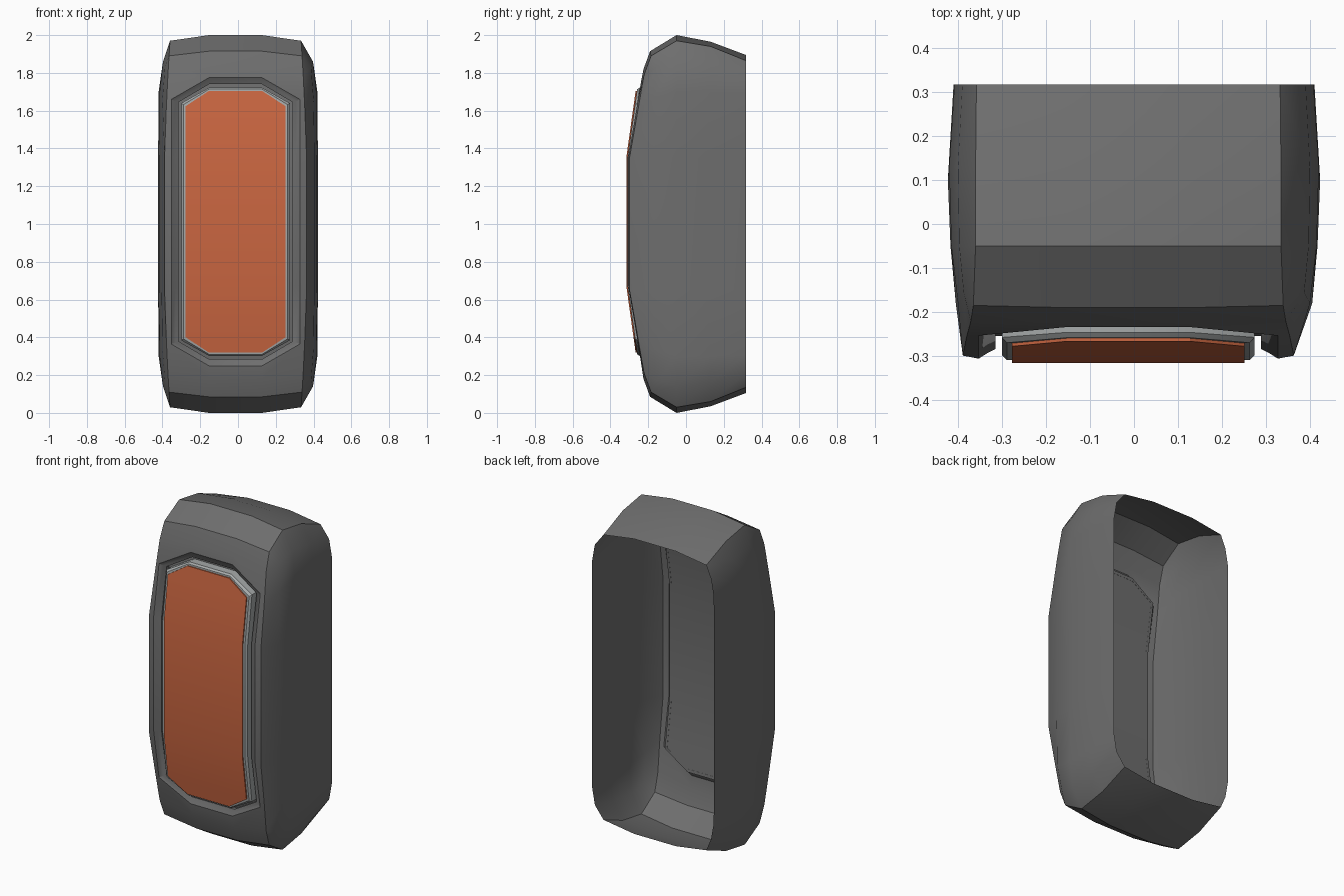
import bpy, bmesh, math

if "Cube" in bpy.data.objects:
    bpy.data.objects.remove(bpy.data.objects["Cube"])

DX = -0.013      # the front opening sits slightly off centre
ZC = 1.012       # middle height of the opening


def material(name, rgb):
    m = bpy.data.materials.new(name)
    m.diffuse_color = (*rgb, 1)
    m.use_nodes = True
    m.node_tree.nodes["Principled BSDF"].inputs["Base Color"].default_value = m.diffuse_color
    return m


def finish(bm, name, mat, angle=30):
    bmesh.ops.remove_doubles(bm, verts=bm.verts, dist=0.0005)
    bmesh.ops.recalc_face_normals(bm, faces=bm.faces)
    me = bpy.data.meshes.new(name)
    bm.to_mesh(me)
    bm.free()
    me.materials.append(mat)
    ob = bpy.data.objects.new(name, me)
    bpy.context.collection.objects.link(ob)
    bpy.ops.object.select_all(action='DESELECT')
    ob.select_set(True)
    bpy.context.view_layer.objects.active = ob
    bpy.ops.object.shade_smooth_by_angle(angle=math.radians(angle))
    return ob


def face(bm, pts):
    """Face from points, skipping repeated corners."""
    clean = [p for i, p in enumerate(pts) if p != pts[i - 1]]
    if len(clean) > 2:
        bm.faces.new([bm.verts.new(p) for p in clean])


def grid(bm, rows):
    for a, b in zip(rows, rows[1:]):
        for i in range(len(a) - 1):
            face(bm, [a[i], a[i + 1], b[i + 1], b[i]])


def opening_rows(hw, zc, zt, mid, slope, ht=0.14):
    """Left/right point pairs of an octagon bent along the curved front."""
    def pt(x, z):
        return (x + DX, mid + slope * max(0, abs(z - ZC) - 0.34), z)
    half = [(ht, zt), (hw, zc), (hw, ZC + 0.34)]
    half += [(x, 2 * ZC - z) for x, z in reversed(half)]
    return [[pt(-x, z), pt(x, z)] for x, z in half]


def loop(rows):
    pts = [r[1] for r in rows] + [r[0] for r in reversed(rows)]
    return pts + pts[:1]


def place(p, sx, up):
    """Mirror a point of the upper right quarter into any quarter."""
    x, y, z = p
    return (sx * x + (DX if x < 0.386 else 0), y, z if up else 2 - z)


dark = material("dark_grey", (0.155, 0.155, 0.155))
light = material("light_grey", (0.38, 0.40, 0.40))
orange = material("orange", (0.60, 0.135, 0.053))

# Housing: quarter of the side panel, back edge to front crease
side = [
    [(.345, .317, 1.865), (.347, .13, 1.94), (.347, -.05, 1.97), (.352, -.185, 1.89), (.352, -.185, 1.89)],
    [(.390, .317, 1.790), (.400, .13, 1.84), (.397, -.05, 1.86), (.387, -.155, 1.83), (.358, -.222, 1.79)],
    [(.408, .317, 1.690), (.420, .13, 1.70), (.415, -.05, 1.70), (.400, -.180, 1.66), (.367, -.255, 1.60)],
    [(.410, .317, 1.350), (.423, .10, 1.35), (.417, -.05, 1.35), (.405, -.180, 1.35), (.376, -.299, 1.35)],
]
# Centre line of the top, back edge to just above the opening
top = [(.14, .317, 1.895), (.14, .13, 1.965), (.14, -.05, 2.0), (.14, -.19, 1.915), (.14, -.225, 1.82)]
top_crease = side[0][:4] + [side[1][4]]

rim = opening_rows(.340, 1.66, 1.775, -.306, .17)
bm = bmesh.new()
for sx in (1, -1):
    rows = [[place(p, sx, True) for p in r] for r in side]
    rows += [[place(p, sx, False) for p in r] for r in reversed(side)]
    grid(bm, rows)
    k = 1 if sx > 0 else 0
    for up in (True, False):
        # top and bottom shoulders
        t = [place(p, sx, up) for p in top]
        c = [place(p, sx, up) for p in top_crease]
        grid(bm, [t, c])
        # front face around the opening
        r = [row[k] for row in (rim if up else rim[::-1])]
        c2, c3 = place(side[2][4], sx, up), place(side[3][4], sx, up)
        face(bm, [t[4], c[4], r[1], r[0]])
        face(bm, [c[4], c2, r[1]])
        face(bm, [c2, c3, r[2], r[1]])
    face(bm, [place(side[3][4], sx, True), place(side[3][4], sx, False), rim[3][k], rim[2][k]])
for up in (True, False):
    grid(bm, [[place(p, s, up) for p in top] for s in (-1, 1)])
    a, b = place(top[4], -1, up), place(top[4], 1, up)
    row = rim[0] if up else rim[-1]
    face(bm, [a, b, row[1], row[0]])

# stepped recess and its floor
step = opening_rows(.318, 1.65, 1.755, -.292, .17)
wall = opening_rows(.302, 1.645, 1.74, -.284, .17)
floor = opening_rows(.302, 1.645, 1.74, -.254, .15)
grid(bm, [loop(r) for r in (rim, step, wall, floor)])
grid(bm, floor)
finish(bm, "housing", dark)

# Light bezel around the panel
bm = bmesh.new()
bezel = [
    opening_rows(.287, 1.640, 1.722, -.253, .15),
    opening_rows(.287, 1.640, 1.722, -.298, .14),
    opening_rows(.276, 1.632, 1.714, -.309, .14),
    opening_rows(.262, 1.622, 1.703, -.309, .14),
]
grid(bm, [loop(r) for r in bezel])
finish(bm, "bezel", light)

# Orange front panel
bm = bmesh.new()
back = opening_rows(.264, 1.624, 1.705, -.308, .14)
front = opening_rows(.264, 1.624, 1.705, -.316, .14)
grid(bm, [loop(back), loop(front)])
grid(bm, front)
finish(bm, "front_panel", orange)
